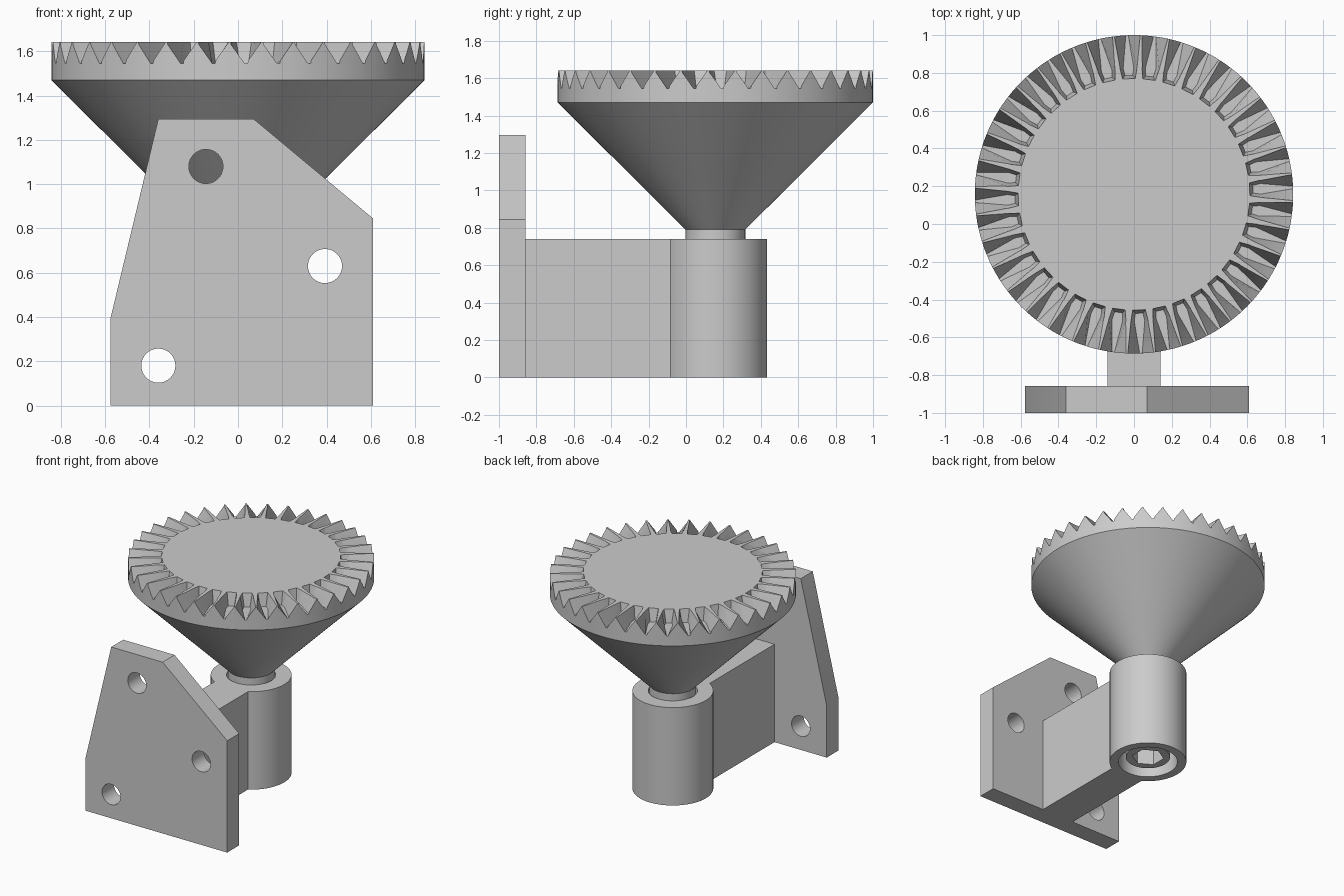
import bpy, bmesh
from math import pi
from mathutils import Matrix, Vector

if "Cube" in bpy.data.objects:
    bpy.data.objects.remove(bpy.data.objects["Cube"], do_unlink=True)

grey = bpy.data.materials.new("plain grey")
grey.use_nodes = True
colour = (0.6, 0.6, 0.6, 1)
grey.diffuse_color = colour
grey.node_tree.nodes["Principled BSDF"].inputs["Base Color"].default_value = colour

AXIS = Vector((0, 0.157, 0))   # centre line of boss and gear


def finish(name, bm):
    bmesh.ops.recalc_face_normals(bm, faces=bm.faces)
    mesh = bpy.data.meshes.new(name)
    bm.to_mesh(mesh)
    bm.free()
    mesh.materials.append(grey)
    obj = bpy.data.objects.new(name, mesh)
    bpy.context.collection.objects.link(obj)
    return obj


def activate(obj):
    bpy.ops.object.select_all(action='DESELECT')
    obj.select_set(True)
    bpy.context.view_layer.objects.active = obj


def smooth(obj):
    activate(obj)
    bpy.ops.object.shade_smooth_by_angle(angle=0.5)


def lathe(name, profile, segments=96):
    """Spin a closed (radius, z) profile around the axis."""
    bm = bmesh.new()
    verts = [bm.verts.new(AXIS + Vector((r, 0, z))) for r, z in profile]
    edges = [bm.edges.new((verts[i - 1], verts[i])) for i in range(len(verts))]
    bmesh.ops.spin(bm, geom=verts + edges, cent=AXIS, axis=(0, 0, 1),
                   angle=2 * pi, steps=segments, use_merge=True)
    bmesh.ops.remove_doubles(bm, verts=bm.verts, dist=1e-5)
    return finish(name, bm)


def cylinder(name, centre, radius, depth, segments, rotation=Matrix()):
    bm = bmesh.new()
    bmesh.ops.create_cone(bm, cap_ends=True, segments=segments, radius1=radius,
                          radius2=radius, depth=depth,
                          matrix=Matrix.Translation(centre) @ rotation)
    return finish(name, bm)


def cut(target, cutter):
    cutter.hide_render = True
    mod = target.modifiers.new("cut", 'BOOLEAN')
    mod.operation = 'DIFFERENCE'
    mod.solver = 'EXACT'
    mod.object = cutter
    activate(target)
    bpy.ops.object.modifier_apply(modifier=mod.name)
    bpy.data.objects.remove(cutter, do_unlink=True)


# Mounting plate with three bolt holes
outline = [(-0.577, 0), (0.61, 0), (0.61, 0.845), (0.07, 1.295), (-0.36, 1.295), (-0.577, 0.39)]
bm = bmesh.new()
face = bm.faces.new([bm.verts.new((x, -1, z)) for x, z in outline])
side = bmesh.ops.extrude_face_region(bm, geom=[face])
bmesh.ops.translate(bm, vec=(0, 0.143, 0),
                    verts=[v for v in side["geom"] if isinstance(v, bmesh.types.BMVert)])
plate = finish("mounting_plate", bm)
for x, z in [(-0.36, 0.18), (0.393, 0.63), (-0.145, 1.08)]:
    cut(plate, cylinder("hole_cutter", (x, -0.93, z), 0.077, 0.4, 48,
                        Matrix.Rotation(pi / 2, 4, 'X')))
smooth(plate)

# Web joining the plate to the boss
bm = bmesh.new()
bmesh.ops.create_cube(bm, size=1, matrix=Matrix.Translation((0, -0.465, 0.37))
                      @ Matrix.Diagonal((0.28, 0.79, 0.74, 1)))
finish("web", bm)

# Hollow boss, counterbored from below
smooth(lathe("boss", [(0.277, 0), (0.277, 0.74), (0.168, 0.74), (0.168, 0.2),
                      (0.213, 0.2), (0.213, 0)]))

# Socket screw inside the boss
screw = cylinder("screw", AXIS + Vector((0, 0, 0.2)), 0.16, 0.32, 64)
cut(screw, cylinder("socket_cutter", AXIS + Vector((0, 0, 0.05)), 0.115, 0.24, 6))
smooth(screw)

# Gear body: neck, cone, rim and flat top
gear = lathe("crown_gear", [(0, 0.37), (0.16, 0.37), (0.16, 0.79), (0.843, 1.47),
                            (0.843, 1.642), (0, 1.642)], 144)

# Radial grooves: a sharp V at the rim, steep-sided and blunt at the inner end
TEETH = 36
pitch = 2 * pi / TEETH
# each section: floor radius, floor half width, top radius, top half width
sections = [(0.87, 0.003, 0.87, 0.0745),
            (0.67, 0.028, 0.67, 0.046),
            (0.63, 0.020, 0.612, 0.034)]
FLOOR, TOP = 1.545, 1.645
bm = bmesh.new()
for n in range(TEETH):
    turn = Matrix.Translation(AXIS) @ Matrix.Rotation((n + 0.25) * pitch, 4, 'Z')
    rings = [[bm.verts.new(turn @ Vector(p)) for p in
              ((rf, -wf, FLOOR), (rf, wf, FLOOR), (rt, wt, TOP), (rt, -wt, TOP))]
             for rf, wf, rt, wt in sections]
    for a, b in zip(rings, rings[1:]):
        for i in range(4):
            bm.faces.new((a[i - 1], a[i], b[i], b[i - 1]))
    bm.faces.new(rings[0])
    bm.faces.new(rings[-1])
cut(gear, finish("groove_cutter", bm))
smooth(gear)
